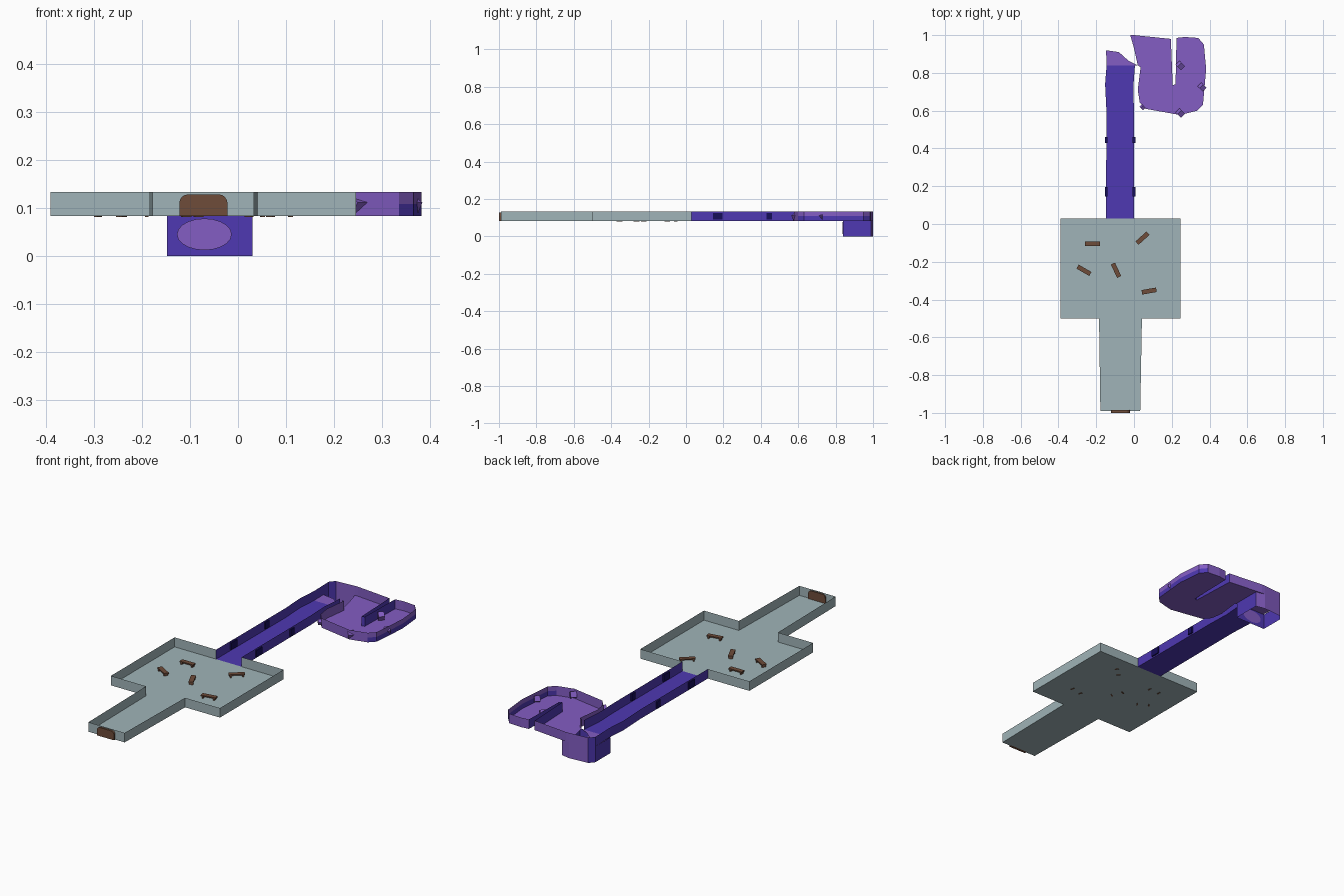
import bpy, bmesh, math
from mathutils import Matrix, Vector

if "Cube" in bpy.data.objects:
    bpy.data.objects.remove(bpy.data.objects["Cube"], do_unlink=True)

FLOOR, MID, TOP = 0.083, 0.108, 0.133


def material(name, *rgb):
    """Flat material from display-space bytes."""
    lin = [((c / 255 + 0.055) / 1.055) ** 2.4 for c in rgb] + [1]
    m = bpy.data.materials.new(name)
    m.use_nodes = True
    m.diffuse_color = lin
    m.node_tree.nodes["Principled BSDF"].inputs["Base Color"].default_value = lin
    return m


stone = material("grey_stone", 160, 180, 184)
blue = material("violet_blue", 78, 56, 178)
lilac = material("lilac_rock", 131, 93, 195)
navy = material("dark_navy", 22, 14, 90)
wood = material("brown_wood", 110, 76, 58)


def finish(name, bm, *mats):
    me = bpy.data.meshes.new(name)
    bm.to_mesh(me)
    bm.free()
    for m in mats:
        me.materials.append(m)
    ob = bpy.data.objects.new(name, me)
    bpy.context.collection.objects.link(ob)
    return ob


def enclosure(name, outline, mats, gaps=(), levels=(FLOOR, TOP), floor=True, rule=None):
    """Floor polygon with thin upright walls along every edge not in gaps."""
    bm = bmesh.new()
    rings = [[bm.verts.new((x, y, z)) for x, y in outline] for z in levels]
    if floor:
        bm.faces.new(rings[0])
    n = len(outline)
    for low, high in zip(rings, rings[1:]):
        for i in range(n):
            if i in gaps:
                continue
            j = (i + 1) % n
            f = bm.faces.new((low[i], low[j], high[j], high[i]))
            if rule:
                f.material_index = rule(f.calc_center_median())
    bm.verts.ensure_lookup_table()
    for v in [v for v in bm.verts if not v.link_faces]:
        bm.verts.remove(v)
    return finish(name, bm, *mats)


def add_box(bm, centre, size, rot=Matrix()):
    m = Matrix.Translation(centre) @ rot @ Matrix.Diagonal((*size, 1))
    bmesh.ops.create_cube(bm, size=1, matrix=m)


def plate(name, points, y0, y1, mat):
    """Extrude an x-z outline from y0 to y1."""
    bm = bmesh.new()
    face = bm.faces.new([bm.verts.new((x, y0, z)) for x, z in points])
    out = bmesh.ops.extrude_face_region(bm, geom=[face])["geom"]
    bmesh.ops.translate(bm, vec=(0, y1 - y0, 0),
                        verts=[v for v in out if isinstance(v, bmesh.types.BMVert)])
    bmesh.ops.recalc_face_normals(bm, faces=bm.faces)
    return finish(name, bm, mat)


# Stone hall with its entrance passage
enclosure("stone_hall", [(-.178, -.99), (.033, -.99), (.042, -.5), (.245, -.5), (.245, .03),
                         (0, .03), (-.148, .03), (-.39, .03), (-.39, -.5), (-.185, -.5)],
          [stone], gaps=(5,))

# Entrance door with rounded upper corners
door = [(-.122, FLOOR), (-.022, FLOOR)]
for cx, start in ((-.04, 0), (-.104, 90)):
    for k in range(5):
        a = math.radians(start + k * 22.5)
        door.append((cx + .018 * math.cos(a), .11 + .018 * math.sin(a)))
plate("entrance_door", door, -1.0, -.984, wood)

# Benches scattered over the hall
benches = [(-.22, -.105, 0), (.045, -.075, 42), (-.265, -.245, -30),
           (-.095, -.245, -65), (.08, -.355, 10)]
for i, (x, y, angle) in enumerate(benches):
    bm = bmesh.new()
    add_box(bm, (0, 0, .097), (.078, .024, .006))
    for sx in (-1, 1):
        add_box(bm, (sx * .03, 0, .088), (.007, .02, .014))
    bm.transform(Matrix.Translation((x, y, 0)) @ Matrix.Rotation(math.radians(angle), 4, 'Z'))
    finish(f"bench_{i + 1}", bm, wood)

# Long corridor
enclosure("corridor", [(-.148, .03), (0, .03), (0, .6), (-.004, .72), (.005, .84),
                       (-.145, .84), (-.153, .74), (-.146, .6)],
          [blue], gaps=(0, 4))

# Dark plaques on both corridor walls
bm = bmesh.new()
for x in (-.147, 0):
    add_box(bm, (x, .17, .108), (.014, .05, .036))
    add_box(bm, (x, .445, .108), (.014, .03, .036))
finish("corridor_plaques", bm, navy)

# Ledge at the corridor's end
enclosure("shaft_ledge", [(-.145, .84), (.02, .84), (-.03, .865), (-.08, .91), (-.148, .92)],
          [lilac], gaps=range(5))

# Open shaft: upper parapet and lower walls
enclosure("shaft_parapet", [(-.145, .84), (.02, .84), (-.02, 1), (-.125, .992), (-.148, .965)],
          [blue, lilac], gaps=(0, 1), floor=False, rule=lambda c: int(c.y > .99))
enclosure("shaft_walls", [(-.148, .84), (.03, .84), (.03, .99), (-.02, 1), (-.125, .992),
                          (-.148, .965)],
          [blue, lilac], levels=(0, FLOOR), floor=False,
          rule=lambda c: int(c.y > .99))

# Painted oval on the shaft's front
oval = [(-.07 + .057 * math.cos(k * math.tau / 20), .045 + .033 * math.sin(k * math.tau / 20))
        for k in range(20)]
plate("shaft_oval", oval, .836, .84, lilac)

# Cave chamber, its outline folding in to form the dividing wall
enclosure("cave", [(-.02, 1), (0, .93), (.02, .84), (.035, .83), (.02, .71), (.03, .645),
                   (.06, .61), (.245, .577), (.335, .6), (.365, .63), (.382, .82), (.37, .95),
                   (.34, .985), (.27, .99), (.225, .985), (.22, .74), (.205, .735),
                   (.195, .98), (0, 1)],
          [lilac, blue], gaps=(0, 1), levels=(FLOOR, MID, TOP),
          rule=lambda c: int((c.x > .34 and c.z < MID)
                             or (.19 < c.x < .23 and .7 < c.y < .95)))

# Small crystals around the cave
bm = bmesh.new()
tilt = Matrix.Rotation(math.radians(45), 4, 'Z') @ Matrix.Rotation(math.radians(30), 4, 'X')
for x, y, s in ((.245, .84, .03), (.36, .725, .028), (.245, .588, .03), (.045, .618, .02)):
    add_box(bm, Vector((x, y, .106)), (s, s, s), tilt)
finish("cave_crystals", bm, lilac)
